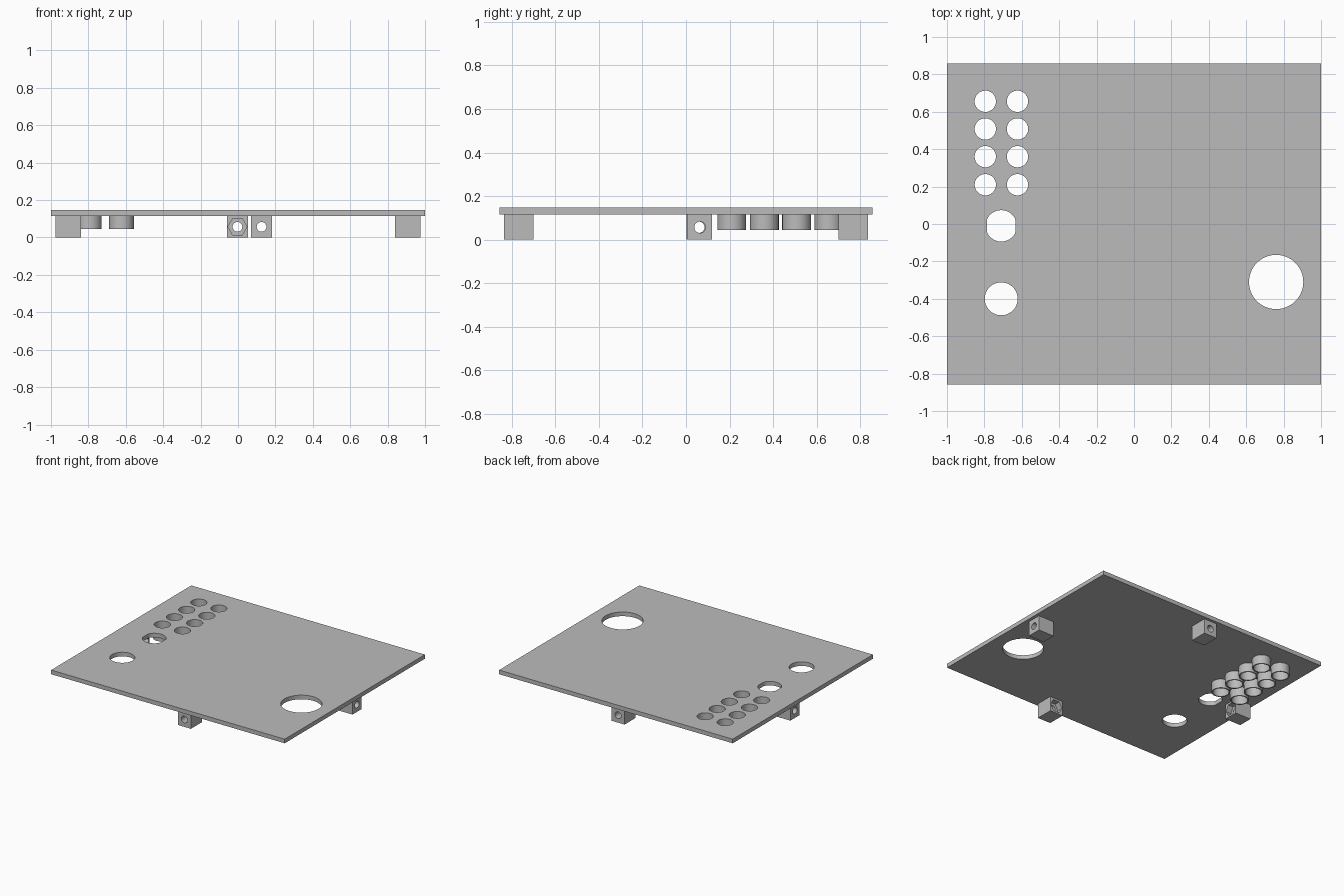
import bpy, bmesh, math
from mathutils import Matrix, Vector

default = bpy.data.objects.get("Cube")
if default:
    bpy.data.objects.remove(default, do_unlink=True)

grey = bpy.data.materials.new("light_grey")
grey.use_nodes = True
COLOUR = (0.5, 0.5, 0.5, 1)
grey.diffuse_color = COLOUR
grey.node_tree.nodes["Principled BSDF"].inputs["Base Color"].default_value = COLOUR

PLATE_BOTTOM, PLATE_TOP = 0.115, 0.147


def finish(name, bm):
    mesh = bpy.data.meshes.new(name)
    bm.to_mesh(mesh)
    bm.free()
    mesh.materials.append(grey)
    obj = bpy.data.objects.new(name, mesh)
    bpy.context.scene.collection.objects.link(obj)
    return obj


def box(name, low, high):
    low, high = Vector(low), Vector(high)
    bm = bmesh.new()
    bmesh.ops.create_cube(bm, size=1, matrix=Matrix.Translation((low + high) / 2)
                          @ Matrix.Diagonal((*(high - low), 1)))
    return finish(name, bm)


def cylinder(name, centre, radius, depth, sides=48, turn=None, flat=None):
    """Prism along z; turn reorients it, flat clips it to a half width in x."""
    bm = bmesh.new()
    bmesh.ops.create_cone(bm, cap_ends=True, segments=sides, radius1=radius,
                          radius2=radius, depth=depth)
    if flat:
        for v in bm.verts:
            v.co.x = max(-flat, min(flat, v.co.x))
        bmesh.ops.remove_doubles(bm, verts=bm.verts, dist=0.0001)
    bm.transform(Matrix.Translation(centre) @ (turn or Matrix()))
    return finish(name, bm)


def carve(obj, cutters):
    """Subtract the cutters and bake the result into the part."""
    for c in cutters:
        c.hide_render = True
        mod = obj.modifiers.new("cut", 'BOOLEAN')
        mod.operation, mod.solver, mod.object = 'DIFFERENCE', 'EXACT', c
    bpy.context.view_layer.update()
    graph = bpy.context.evaluated_depsgraph_get()
    baked = bpy.data.meshes.new_from_object(obj.evaluated_get(graph))
    obj.modifiers.clear()
    obj.data = baked
    for c in cutters:
        bpy.data.objects.remove(c, do_unlink=True)
    smooth(obj)


def smooth(obj):
    bpy.ops.object.select_all(action='DESELECT')
    obj.select_set(True)
    bpy.context.view_layer.objects.active = obj
    bpy.ops.object.shade_smooth_by_angle(angle=math.radians(30))


# Cover plate with its openings
button_spots = [(x, y) for x in (-0.795, -0.623) for y in (0.21, 0.36, 0.508, 0.656)]
plate = box("cover_plate", (-1, -0.857, PLATE_BOTTOM), (1, 0.857, PLATE_TOP))
holes = [cylinder("hole", (x, y, PLATE_TOP), 0.057, 0.2) for x, y in button_spots]
holes += [cylinder("hole", (-0.71, -0.4, PLATE_TOP), 0.088, 0.2),
          cylinder("hole", (0.76, -0.31, PLATE_TOP), 0.145, 0.2, 64),
          cylinder("hole", (-0.71, -0.01, PLATE_TOP), 0.084, 0.2, flat=0.076)]
carve(plate, holes)

# Button guide sleeves below the plate
for i, (x, y) in enumerate(button_spots):
    bm = bmesh.new()
    corners = [bm.verts.new((r, 0, z)) for r, z in
               ((0.057, 0.045), (0.066, 0.045), (0.066, PLATE_BOTTOM), (0.057, PLATE_BOTTOM))]
    loop = [bm.edges.new((corners[k], corners[(k + 1) % 4])) for k in range(4)]
    bmesh.ops.spin(bm, geom=corners + loop, axis=(0, 0, 1), cent=(0, 0, 0),
                   angle=math.tau, steps=48, use_merge=True)
    bmesh.ops.remove_doubles(bm, verts=bm.verts, dist=0.0001)
    bmesh.ops.recalc_face_normals(bm, faces=bm.faces)
    bm.transform(Matrix.Translation((x, y, 0)))
    smooth(finish(f"button_sleeve_{i + 1}", bm))

# Mounting blocks: screw hole from outside, hexagonal nut pocket inside
LENGTH, WIDTH, HOLE_Z = 0.135, 0.112, 0.057
for name, centre, outward in (
        ("front_mount", (0.126, -0.768), (0, -1)),
        ("back_mount", (-0.003, 0.768), (0, 1)),
        ("left_mount", (0.907, 0.064), (1, 0)),
        ("right_mount", (-0.907, 0.059), (-1, 0))):
    c = Vector((*centre, 0))
    out = Vector((*outward, 0))
    half = Vector((LENGTH, WIDTH, 0)) / 2 if outward[0] else Vector((WIDTH, LENGTH, 0)) / 2
    block = box(name, c - half, c + half + Vector((0, 0, PLATE_BOTTOM)))
    # Local x of the prism is vertical, so the hexagon has points up and down
    side = out.cross(Vector((0, 0, 1)))
    turn = Matrix((Vector((0, 0, 1)), out.cross(Vector((0, 0, 1))), out)).transposed()
    if turn.determinant() < 0:
        turn = Matrix((Vector((0, 0, 1)), -side, out)).transposed()
    turn = turn.to_4x4() @ Matrix.Rotation(math.pi / 2, 4, 'Z') @ Matrix.Rotation(math.pi / 2, 4, 'Z')
    axis = c + Vector((0, 0, HOLE_Z))
    carve(block, [cylinder("bore", axis, 0.026, 0.3, 32, turn),
                  cylinder("nut", axis - out * LENGTH / 2, 0.051, 0.09, 6, turn)])
